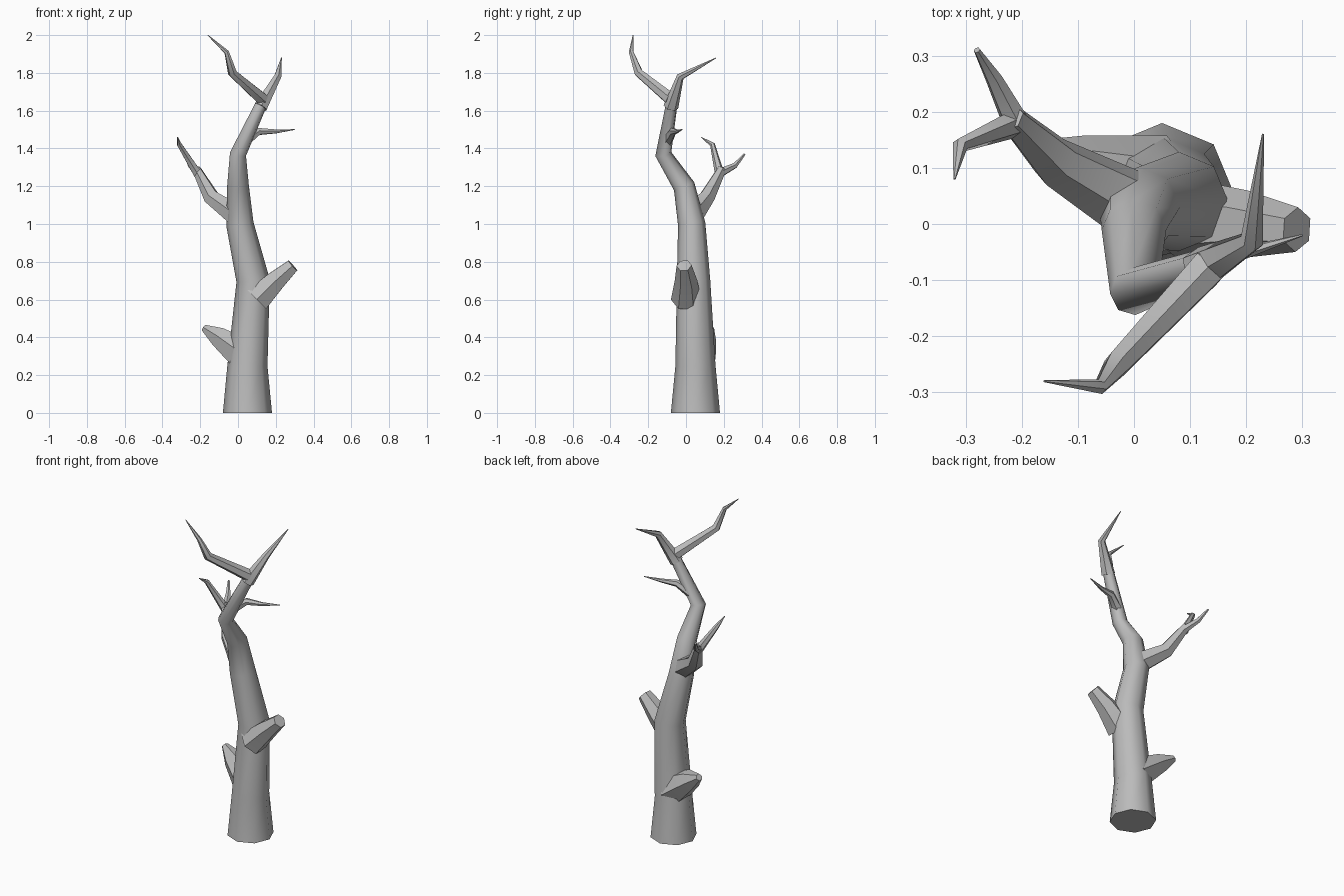
import bpy
import bmesh
import math
from mathutils import Vector

default_cube = bpy.data.objects.get("Cube")
if default_cube:
    bpy.data.objects.remove(default_cube, do_unlink=True)

# Single bark colour
colour = (.5, .5, .5, 1)
bark = bpy.data.materials.new("grey_bark")
bark.use_nodes = True
bark.diffuse_color = colour
bark.node_tree.nodes["Principled BSDF"].inputs["Base Color"].default_value = colour


def path_direction(points, index):
    """Average direction of the path segments that meet at a point."""
    direction = Vector()
    if index > 0:
        direction += (points[index] - points[index - 1]).normalized()
    if index < len(points) - 1:
        direction += (points[index + 1] - points[index]).normalized()
    return direction.normalized()


def add_ring(bm, centre, side, direction, radius, sides):
    """Regular polygon of vertices across the path."""
    other = direction.cross(side)
    angles = [math.tau * k / sides for k in range(sides)]
    return [bm.verts.new(centre + radius * (side * math.cos(a) + other * math.sin(a)))
            for a in angles]


def add_limb(name, path, base_radius, tip_radius, sides=6, ease=1):
    """Faceted tube that tapers by rule from its base to its tip."""
    points = [Vector(point) for point in path]
    bm = bmesh.new()
    rings = []
    side = Vector((0, 1, 0))
    for index, centre in enumerate(points):
        direction = path_direction(points, index)
        side = (side - direction * side.dot(direction)).normalized()
        taper = (index / (len(points) - 1)) ** ease
        radius = base_radius + (tip_radius - base_radius) * taper
        rings.append(add_ring(bm, centre, side, direction, radius, sides))
    for lower, upper in zip(rings, rings[1:]):
        for k in range(sides):
            following = (k + 1) % sides
            bm.faces.new((lower[k], lower[following], upper[following], upper[k]))
    bm.faces.new(rings[0])
    bm.faces.new(rings[-1])
    bmesh.ops.recalc_face_normals(bm, faces=bm.faces)

    mesh = bpy.data.meshes.new(name)
    bm.to_mesh(mesh)
    bm.free()
    mesh.materials.append(bark)
    limb = bpy.data.objects.new(name, mesh)
    bpy.context.collection.objects.link(limb)
    bpy.ops.object.select_all(action="DESELECT")
    limb.select_set(True)
    bpy.context.view_layer.objects.active = limb
    bpy.ops.object.shade_smooth_by_angle(angle=math.radians(50))


# Main trunk, leaning and kinked towards the top
add_limb("trunk",
         [(.05, .05, 0), (.05, .05, .25), (.08, .04, .7), (.01, .03, 1),
          (0, -.01, 1.2), (0, -.12, 1.37), (.14, -.07, 1.67)],
         base_radius=.13, tip_radius=.03, sides=8, ease=.8)

# Broken stubs low on the trunk
add_limb("left_broken_stub",
         [(.1, 0, .6), (.2, 0, .7), (.29, -.01, .78)],
         base_radius=.08, tip_radius=.04)
add_limb("right_worn_stub",
         [(.04, .06, .3), (-.1, .1, .4), (-.18, .13, .45)],
         base_radius=.1, tip_radius=.02)

# Crown fork and the twig below it
add_limb("crown_front_branch",
         [(.13, -.08, 1.66), (-.03, -.25, 1.8), (-.06, -.29, 1.91), (-.16, -.28, 2)],
         base_radius=.036, tip_radius=.002)
add_limb("crown_left_branch",
         [(.12, -.08, 1.62), (.21, -.03, 1.78), (.23, .16, 1.88)],
         base_radius=.04, tip_radius=.002)
add_limb("left_twig",
         [(.04, -.1, 1.44), (.11, -.07, 1.49), (.2, -.05, 1.49), (.3, -.02, 1.5)],
         base_radius=.03, tip_radius=.002)

# Right rear limb with its two tips
add_limb("right_limb",
         [(0, .03, 1.04), (-.14, .11, 1.14), (-.22, .19, 1.29)],
         base_radius=.065, tip_radius=.025)
add_limb("right_limb_front_tip",
         [(-.21, .18, 1.26), (-.31, .14, 1.42), (-.32, .08, 1.46)],
         base_radius=.026, tip_radius=.002)
add_limb("right_limb_back_tip",
         [(-.21, .18, 1.27), (-.25, .26, 1.31), (-.28, .31, 1.37)],
         base_radius=.025, tip_radius=.006)
